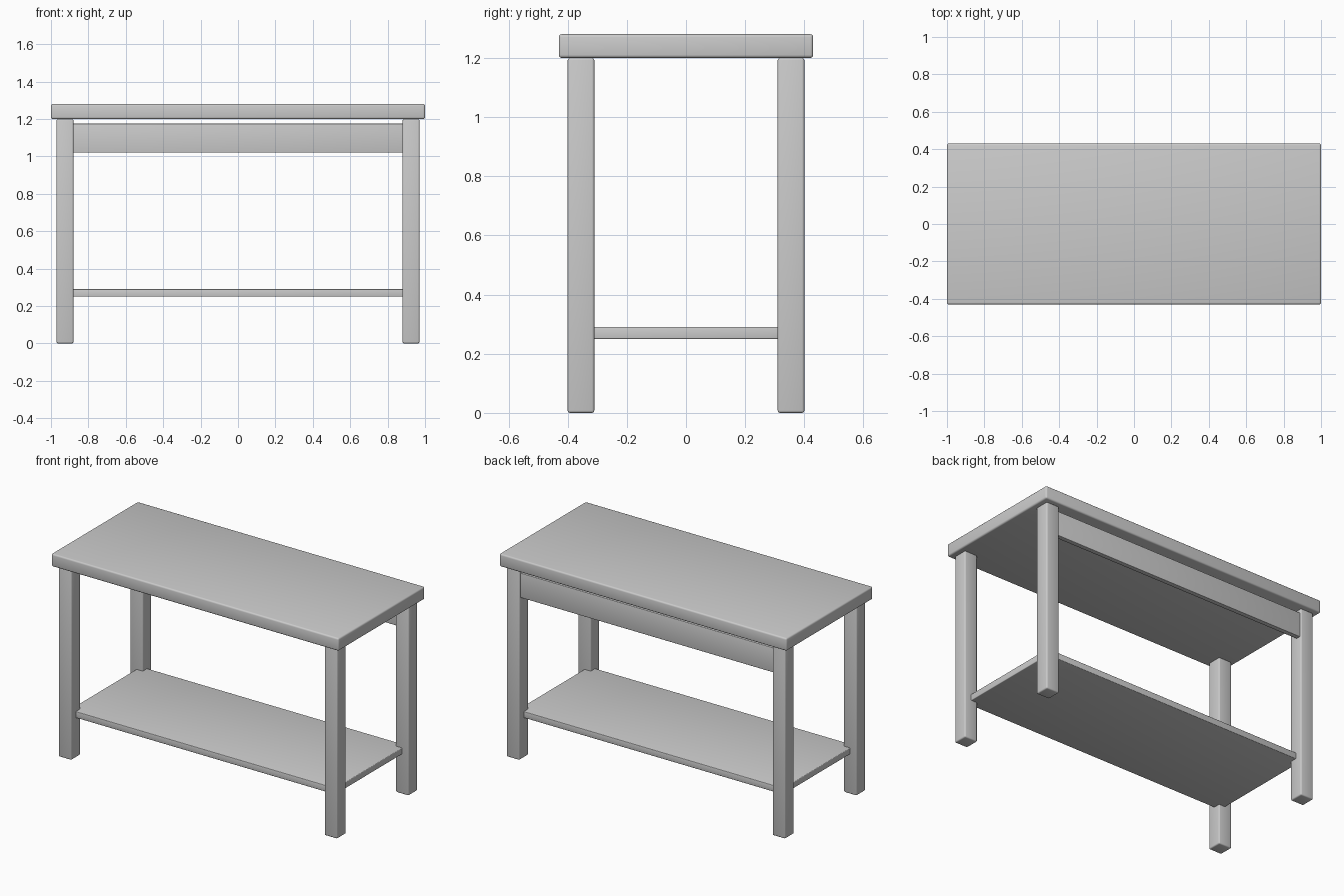
import bpy

if "Cube" in bpy.data.objects:
    bpy.data.objects.remove(bpy.data.objects["Cube"])


def box(name, lo, hi, bevel):
    """Box between two corners with softly rounded edges."""
    centre = [(a + b) / 2 for a, b in zip(lo, hi)]
    bpy.ops.mesh.primitive_cube_add(size=1, location=centre)
    ob = bpy.context.object
    ob.name = name
    ob.scale = [b - a for a, b in zip(lo, hi)]
    bpy.ops.object.transform_apply(location=False, rotation=False, scale=True)
    mod = ob.modifiers.new("soft_edges", 'BEVEL')
    mod.width = bevel
    mod.segments = 3
    bpy.ops.object.modifier_apply(modifier=mod.name)
    bpy.ops.object.shade_smooth_by_angle()
    return ob


# Table top
box("table_top", (-1, -0.43, 1.2), (1, 0.43, 1.28), 0.01)

# Four square legs
for sx, side in ((-1, "left"), (1, "right")):
    for sy, end in ((-1, "front"), (1, "back")):
        x, y = sx * 0.925, sy * 0.355
        box(f"{end}_{side}_leg", (x - 0.045, y - 0.045, 0),
            (x + 0.045, y + 0.045, 1.2), 0.008)

# Lower shelf, let into the legs
box("lower_shelf", (-0.925, -0.355, 0.25), (0.925, 0.355, 0.29), 0.004)

# Back rail between the rear legs
box("back_rail", (-0.89, 0.36, 1.02), (0.89, 0.39, 1.175), 0.003)
